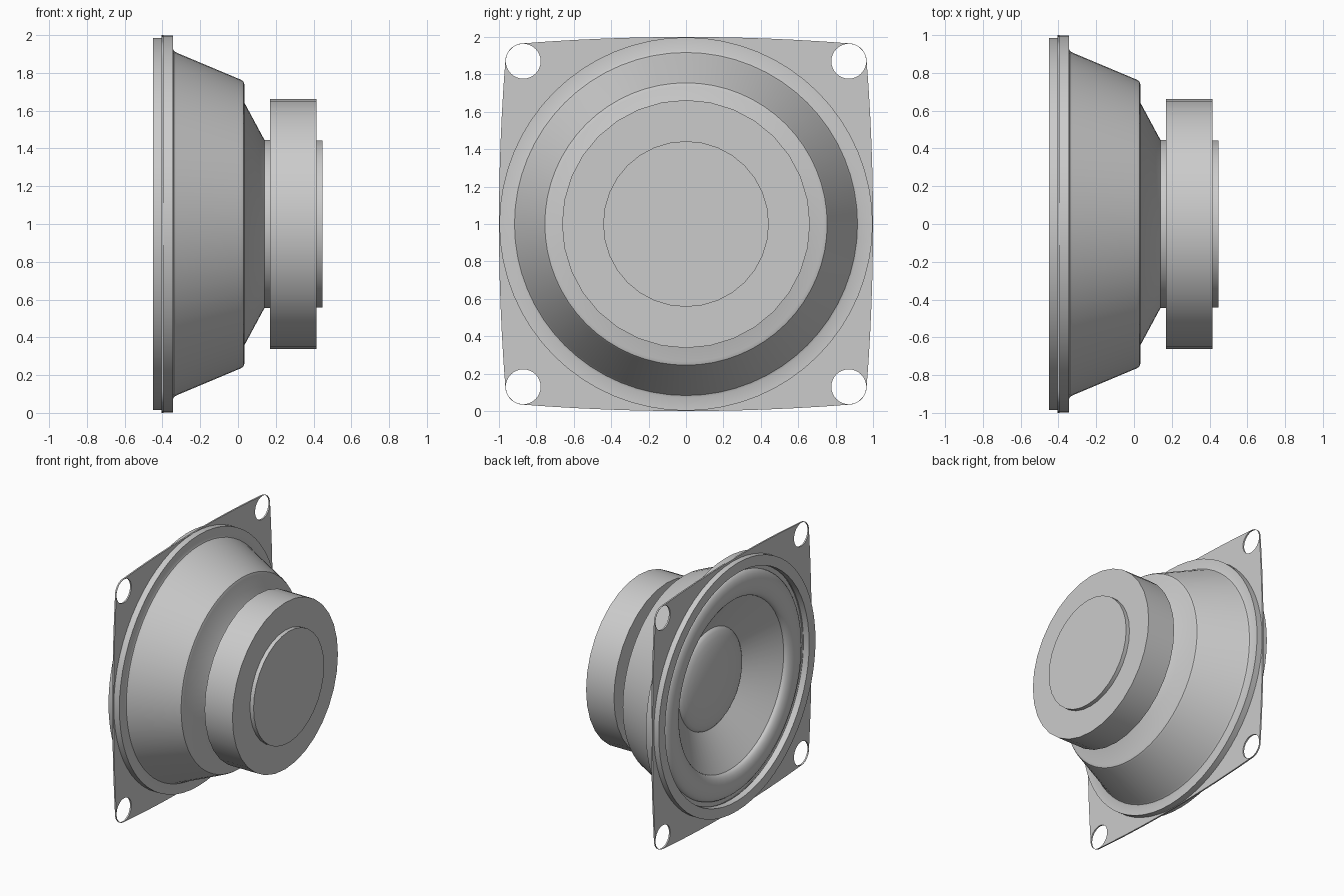
import bpy, bmesh, math
from mathutils import Vector, Matrix

if "Cube" in bpy.data.objects:
    bpy.data.objects.remove(bpy.data.objects["Cube"], do_unlink=True)

CENTRE = Vector((0, 0, 1))

grey = bpy.data.materials.new("light_grey")
grey.use_nodes = True
grey.diffuse_color = (0.6, 0.6, 0.6, 1)
grey.node_tree.nodes["Principled BSDF"].inputs["Base Color"].default_value = (0.6, 0.6, 0.6, 1)


def smooth(ob, angle=30):
    bpy.ops.object.select_all(action="DESELECT")
    ob.select_set(True)
    bpy.context.view_layer.objects.active = ob
    bpy.ops.object.shade_smooth_by_angle(angle=math.radians(angle))


def lathe(name, profile, sides=64, closed=False):
    """Spin a profile of (x, radius) points about the x axis through CENTRE."""
    bm = bmesh.new()
    verts = [bm.verts.new((x, 0, r)) for x, r in profile]
    pairs = list(zip(verts, verts[1:] + verts[:1])) if closed else list(zip(verts, verts[1:]))
    edges = [bm.edges.new(p) for p in pairs]
    bmesh.ops.spin(bm, geom=verts + edges, cent=(0, 0, 0), axis=(1, 0, 0),
                   angle=math.tau, steps=sides, use_duplicate=False)
    bmesh.ops.remove_doubles(bm, verts=bm.verts, dist=1e-4)
    bmesh.ops.recalc_face_normals(bm, faces=bm.faces)
    bmesh.ops.translate(bm, verts=bm.verts, vec=CENTRE)
    mesh = bpy.data.meshes.new(name)
    bm.to_mesh(mesh)
    bm.free()
    mesh.materials.append(grey)
    ob = bpy.data.objects.new(name, mesh)
    bpy.context.collection.objects.link(ob)
    smooth(ob)
    return ob


def circle(radius, cx=0, cy=0, n=32):
    return [(cx + radius * math.cos(math.tau * i / n),
             cy + radius * math.sin(math.tau * i / n)) for i in range(n)]


# Square mounting plate with bulging sides, rounded corners and screw holes
HOLE, CORNER = 0.87, 0.096
outline = []
for quarter in range(4):
    turn = Matrix.Rotation(quarter * math.pi / 2, 2)
    side = [(1 - 0.034 * (t / 6) ** 2, HOLE * t / 6) for t in range(-5, 6)]
    arc = [(HOLE + CORNER * math.cos(a), HOLE + CORNER * math.sin(a))
           for a in (math.pi / 2 * i / 8 for i in range(9))]
    outline += [tuple(turn @ Vector(p)) for p in side + arc]

curve = bpy.data.curves.new("mounting_plate", "CURVE")
curve.dimensions = "2D"
curve.fill_mode = "BOTH"
curve.extrude = 0.006
holes = [circle(0.093, sx * HOLE, sy * HOLE) for sx in (-1, 1) for sy in (-1, 1)]
for points in [outline, circle(0.92, n=64)] + holes:
    spline = curve.splines.new("POLY")
    spline.points.add(len(points) - 1)
    for p, (u, v) in zip(spline.points, points):
        p.co = (u, v, 0, 1)
    spline.use_cyclic_u = True
curve.materials.append(grey)
plate = bpy.data.objects.new("mounting_plate", curve)
bpy.context.collection.objects.link(plate)
plate.location = CENTRE + Vector((-0.4, 0, 0))
plate.rotation_euler = (math.pi / 2, 0, math.pi / 2)
bpy.ops.object.select_all(action="DESELECT")
plate.select_set(True)
bpy.context.view_layer.objects.active = plate
bpy.ops.object.convert(target="MESH")
smooth(bpy.context.view_layer.objects.active)

# Raised front ring around the opening
lathe("front_ring", [(-0.45, 0.985), (-0.40, 0.985), (-0.38, 0.95),
                     (-0.38, 0.905), (-0.45, 0.905)], closed=True)

# Basket: flange, tapered wall, rounded shoulder and neck
lathe("basket", [(-0.40, 0.9), (-0.40, 0.998), (-0.345, 0.998), (-0.345, 0.93),
                 (-0.34, 0.917), (-0.325, 0.907), (0.015, 0.764), (0.028, 0.755),
                 (0.035, 0.735), (0.035, 0.64), (0.14, 0.445), (0.18, 0.445)])

# Half-roll surround, cone and domed dust cap
roll = [(-0.39 - 0.05 * math.sin(math.pi * i / 12),
         0.77 + 0.1 * math.cos(math.pi * i / 12)) for i in range(13)]
lathe("surround", [(-0.39, 0.91)] + roll)
lathe("cone", [(-0.39, 0.672), (-0.2, 0.38)])
cap = [(-0.2 - 0.09 * math.cos(math.pi / 2 * i / 8),
        0.4 * math.sin(math.pi / 2 * i / 8)) for i in range(9)]
lathe("dust_cap", cap)

# Magnet and its back plate
lathe("magnet", [(0.17, 0), (0.17, 0.663), (0.415, 0.663), (0.415, 0)], sides=32)
lathe("back_plate", [(0.41, 0), (0.41, 0.443), (0.447, 0.443), (0.447, 0)], sides=32)
